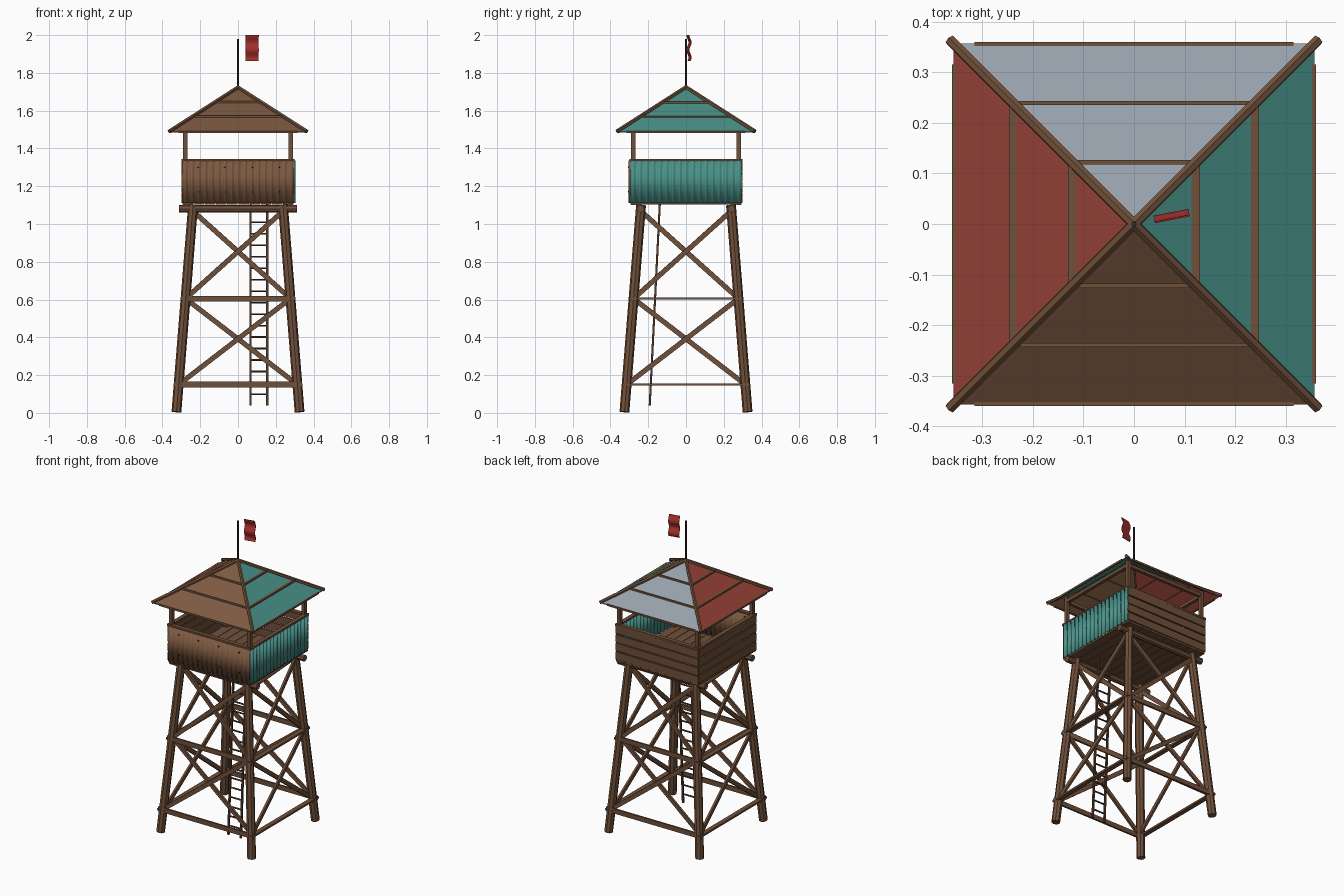
import bpy, bmesh, math, random
from mathutils import Vector, Matrix

if "Cube" in bpy.data.objects:
    bpy.data.objects.remove(bpy.data.objects["Cube"])

random.seed(4)

def mat(name, r, g, b):
    m = bpy.data.materials.new(name)
    lin = [((c / 255 + 0.055) / 1.055) ** 2.4 for c in (r, g, b)]
    m.diffuse_color = (*lin, 1)
    m.use_nodes = True
    m.node_tree.nodes["Principled BSDF"].inputs["Base Color"].default_value = m.diffuse_color
    return m

WOOD = mat("wood brown", 112, 80, 58)
DARK = mat("dark wood", 84, 58, 42)
RUST = mat("brown sheet", 126, 90, 65)
TEAL = mat("teal sheet", 74, 146, 138)
RED = mat("red sheet", 150, 66, 55)
GREY = mat("grey sheet", 151, 160, 170)
FLAG = mat("flag red", 165, 48, 45)
IRON = mat("dark iron", 62, 46, 38)

def finish(bm, name, material, smooth=False):
    bmesh.ops.recalc_face_normals(bm, faces=bm.faces)
    me = bpy.data.meshes.new(name)
    bm.to_mesh(me)
    bm.free()
    me.materials.append(material)
    for p in me.polygons:
        p.use_smooth = smooth
    ob = bpy.data.objects.new(name, me)
    bpy.context.collection.objects.link(ob)
    return ob

def frame(p, q, up):
    """Matrix at the middle of p-q: local z along it, local y towards up."""
    z = (q - p).normalized()
    x = Vector(up).cross(z).normalized()
    y = z.cross(x)
    m = Matrix((x, y, z)).transposed().to_4x4()
    m.translation = (p + q) / 2
    return m

def log(name, p, q, r, material=WOOD, sides=8, r2=None):
    p, q = Vector(p), Vector(q)
    up = (0, 1, 0) if abs((q - p).normalized().y) < 0.9 else (0, 0, 1)
    bm = bmesh.new()
    bmesh.ops.create_cone(bm, cap_ends=True, segments=sides, radius1=r,
                          radius2=r2 or r, depth=(q - p).length, matrix=frame(p, q, up))
    return finish(bm, name, material)

def plank(name, p, q, height, thick, up=(0, 0, 1), material=WOOD):
    """Box from p to q, 'height' measured towards up."""
    p, q = Vector(p), Vector(q)
    m = frame(p, q, up) @ Matrix.Diagonal((thick, height, (q - p).length, 1))
    bm = bmesh.new()
    bmesh.ops.create_cube(bm, size=1, matrix=m)
    return finish(bm, name, material)

def turn(k, x, y, z):
    """Rotate a front-side point to side k: 0 front, 1 right, 2 back, 3 left."""
    for _ in range(k):
        x, y = -y, x
    return (x, y, z)

SIDES = ["front", "right", "back", "left"]

def half(z):
    return 0.326 - 0.08 * z      # leg offset at height z

# legs and bracing
for k, side in enumerate(SIDES):
    log(side + "_leg", turn(k, -half(0), -half(0), 0.005), turn(k, -half(1.1), -half(1.1), 1.1), 0.026)
    for z in (0.15, 0.605):
        a = half(z)
        h, t = (0.03, 0.012) if k % 2 == 0 else (0.012, 0.03)
        plank(side + "_tie_beam", turn(k, -a - 0.025, -a - 0.012, z), turn(k, a + 0.025, -a - 0.012, z), h, t)
    for z0, z1 in ((0.15, 0.605), (0.605, 1.07)):
        a, b = half(z0), half(z1)
        for s, off in ((1, 0.006), (-1, -0.008)):
            plank(side + "_cross_brace", turn(k, -s * a, -a - off, z0), turn(k, s * b, -b - off, z1), 0.026, 0.013)

# platform
for y in (-0.24, 0.24):
    log("platform_log", (-0.312, y, 1.08), (0.312, y, 1.08), 0.02)
for i in range(10):
    x = -0.2655 + i * 0.059
    plank("floor_plank", (x, -0.295, 1.108), (x, 0.295, 1.108), 0.012, 0.056)

# cabin posts, hand rails and top plates
for k, side in enumerate(SIDES):
    plank(side + "_post", turn(k, -0.279, -0.279, 1.1), turn(k, -0.279, -0.279, 1.525), 0.022, 0.022, (0, 1, 0))
    plank(side + "_hand_rail", turn(k, -0.3, -0.286, 1.339), turn(k, 0.3, -0.286, 1.339), 0.012, 0.026)
    plank(side + "_top_plate", turn(k, -0.29, -0.279, 1.495), turn(k, 0.29, -0.279, 1.495), 0.02, 0.02)

# corrugated walls on the front and right
def corrugated(name, k, material):
    bm = bmesh.new()
    n, waves = 136, 17
    rows = []
    for i in range(n + 1):
        x = -0.297 + 0.594 * i / n
        y = -0.297 + 0.005 * math.cos(2 * math.pi * waves * i / n)
        rows.append([bm.verts.new(turn(k, x, y + d, z)) for d, z in
                     ((-0.002, 1.112), (-0.002, 1.335), (0.002, 1.335), (0.002, 1.112))])
    for a, b in zip(rows, rows[1:]):
        for j in range(4):
            bm.faces.new((a[j], b[j], b[(j + 1) % 4], a[(j + 1) % 4]))
    bm.faces.new(rows[0])
    bm.faces.new(rows[-1])
    finish(bm, name, material, True)

corrugated("front_wall_sheet", 0, RUST)
corrugated("right_wall_sheet", 1, TEAL)
for x in (-0.21, -0.07, 0.075, 0.22):
    for z in (1.17, 1.3):
        log("wall_screw", (x, -0.297, z), (x, -0.307, z), 0.004, IRON, 6)

# plank walls on the back and left
for k in (2, 3):
    for i in range(4):
        z = 1.14 + i * 0.056
        d = random.uniform(-0.004, 0.004)
        plank(SIDES[k] + "_wall_plank", turn(k, -0.295, -0.294, z - d), turn(k, 0.295, -0.294, z + d), 0.049, 0.01)

# roof sheets, battens and hip poles
APEX, EAVE, W = 1.722, 1.49, 0.357
for k, (side, m) in enumerate(zip(SIDES, (RUST, TEAL, GREY, RED))):
    bm = bmesh.new()
    pts = [(0, 0, APEX), (-W, -W, EAVE), (W, -W, EAVE)]
    top = [bm.verts.new(turn(k, *p)) for p in pts]
    low = [bm.verts.new(turn(k, p[0], p[1], p[2] - 0.006)) for p in pts]
    bm.faces.new(top)
    bm.faces.new(low[::-1])
    for j in range(3):
        bm.faces.new((top[j], low[j], low[(j + 1) % 3], top[(j + 1) % 3]))
    finish(bm, side + "_roof_sheet", m)
    for y, x in ((0.122, 0.115), (0.239, 0.235), (0.356, 0.315)):
        z = APEX - y / W * (APEX - EAVE) + 0.001
        h, t = (0.016, 0.008) if k % 2 == 0 else (0.01, 0.016)
        if y > 0.3:
            h, t, z = 0.012, 0.008, z - 0.004
        plank(side + "_roof_batten", turn(k, -x, -y, z), turn(k, x, -y, z), h, t)
    log(side + "_hip_pole", (0, 0, APEX + 0.002), turn(k, -0.364, -0.364, EAVE + 0.001), 0.011, WOOD, 6)

# ladder
def ladder_y(z):
    return -0.192 + 0.05 * (z - 0.04)

for x in (0.066, 0.155):
    plank("ladder_rail", (x, ladder_y(0.04), 0.04), (x, ladder_y(1.11), 1.11), 0.011, 0.011, (0, 1, 0), DARK)
for i in range(16):
    z = 0.098 + i * 0.0607
    log("ladder_rung", (0.064, ladder_y(z), z), (0.157, ladder_y(z), z), 0.005, DARK, 6)

# flagpole and rippled flag
log("flagpole", (0, 0, 1.7), (0, 0, 1.98), 0.005, IRON)
bm = bmesh.new()
c, s = math.cos(math.radians(11)), math.sin(math.radians(11))
rows = []
for i in range(17):
    z = 1.862 + 0.138 * i / 16
    w = 0.006 * math.sin(2 * math.pi * 1.75 * i / 16)
    ring = []
    for x, d in ((0, -0.0015), (0.07, -0.0015), (0.07, 0.0015), (0, 0.0015)):
        ring.append(bm.verts.new((0.04 + x * c - (w + d) * s, 0.009 + x * s + (w + d) * c, z)))
    rows.append(ring)
for a, b in zip(rows, rows[1:]):
    for j in range(4):
        bm.faces.new((a[j], a[(j + 1) % 4], b[(j + 1) % 4], b[j]))
bm.faces.new(rows[0])
bm.faces.new(rows[-1])
finish(bm, "flag", FLAG)
